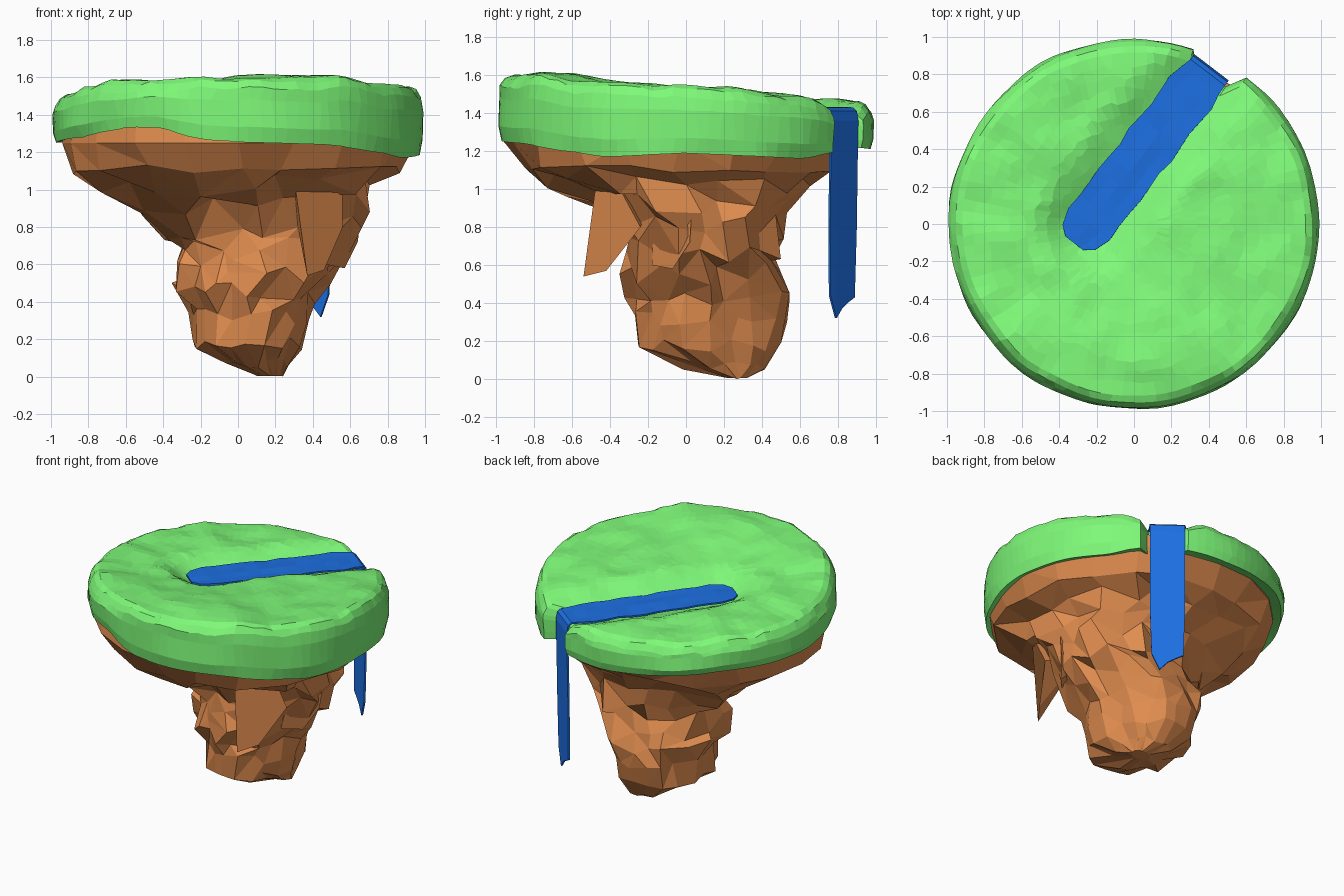
import bpy, bmesh, random
from math import sin, cos, pi, radians, degrees
from mathutils import Vector, noise

if "Cube" in bpy.data.objects:
    bpy.data.objects.remove(bpy.data.objects["Cube"])

random.seed(11)


def material(name, color):
    m = bpy.data.materials.new(name)
    m.diffuse_color = (*color, 1)
    m.use_nodes = True
    m.node_tree.nodes["Principled BSDF"].inputs["Base Color"].default_value = m.diffuse_color
    return m


def make_object(name, bm, mat):
    bmesh.ops.recalc_face_normals(bm, faces=bm.faces)
    me = bpy.data.meshes.new(name)
    bm.to_mesh(me)
    bm.free()
    me.materials.append(mat)
    ob = bpy.data.objects.new(name, me)
    bpy.context.collection.objects.link(ob)
    return ob


def bridge(bm, a, b):
    n = len(a)
    for i in range(n):
        bm.faces.new((a[i], a[(i + 1) % n], b[(i + 1) % n], b[i]))


def lerp_table(table, t):
    for (a, va), (b, vb) in zip(table, table[1:]):
        if a <= t <= b:
            return va + (vb - va) * (t - a) / (b - a)
    return table[-1][1]


def smooth(t):
    t = max(0, min(1, t))
    return t * t * (3 - 2 * t)


green = material("grass_green", (0.21, 0.95, 0.19))
brown = material("earth_brown", (0.76, 0.27, 0.08))
blue = material("water_blue", (0.012, 0.16, 0.76))

# Stream centre line, running from the spring to the rim
SPRING, MOUTH = Vector((-0.24, 0.0)), Vector((0.41, 0.84))
ALONG = (MOUTH - SPRING).normalized()
ACROSS = Vector((ALONG.y, -ALONG.x))


def stream_distance(x, y):
    p = Vector((x, y))
    t = max(0, (p - SPRING).dot(ALONG))
    return (p - SPRING - ALONG * t).length


def ground(x, y):
    h = 1.525 - 0.065 * y + 0.015 * x + 0.035 * noise.noise((x * 2.4, y * 2.4, 3))
    h += 0.02 * noise.noise((x * 6, y * 6, 1))
    h += 0.02 * smooth((-y - 0.3) / 0.5)
    return 1.395 + (h - 1.395) * smooth((stream_distance(x, y) - 0.045) / 0.28)


# Grass slab: domed top with stream bed, rounded rim, wavy lower edge
LOWER = [(-180, 1.25), (-150, 1.28), (-126, 1.335), (-115, 1.33), (-102, 1.27),
         (-90, 1.255), (-60, 1.24), (-25, 1.17), (0, 1.19), (40, 1.16), (62, 1.22),
         (90, 1.21), (140, 1.26), (180, 1.25)]
SEG = 96
bm = bmesh.new()
rings = []
profile = [(i / 14 * 0.93, "top", 0) for i in range(1, 15)]
profile += [(0.965, "top", 0.02), (0.99, "top", 0.06), (1.0, "side", 0.7),
            (1.0, "side", 0.25), (0.985, "side", 0.0), (0.9, "side", 0.12)]
for f, kind, v in profile:
    ring = []
    for i in range(SEG):
        a0 = 2 * pi * i / SEG - pi
        deg = degrees(a0)
        in_notch = abs(deg - 63.7) < 7.5
        a = a0 if abs(deg - 63.7) < 13 else a0 + random.uniform(-0.018, 0.018)
        rim = 0.987 + 0.016 * noise.noise((cos(a) * 3, sin(a) * 3, v * 4))
        if in_notch:
            rim = 0.885
        r = rim * f
        if kind == "top" and 0.15 < f < 0.9:
            r += random.uniform(-0.018, 0.018)
        x, y = cos(a) * r, sin(a) * r
        top = ground(x, y)
        if kind == "top":
            z = top - v + (random.uniform(-0.008, 0.008) if f > 0.94 else 0)
        else:
            low = lerp_table(LOWER, deg)
            z = low + (top - 0.03 - low) * v
        ring.append(bm.verts.new((x, y, z)))
    rings.append(ring)
for a, b in zip(rings, rings[1:]):
    bridge(bm, a, b)
centre = bm.verts.new((0, 0, ground(0, 0)))
for i in range(SEG):
    bm.faces.new((centre, rings[0][i], rings[0][(i + 1) % SEG]))
bm.faces.new(rings[-1])
make_object("grass_top", bm, green)

# Rock: chipped rings, each z, left, right, front, back, roughness
LEVELS = [(1.34, -.93, .94, -.95, .90, 0), (1.25, -.94, .95, -.96, .90, 0),
          (1.11, -.90, .90, -.89, .79, .06), (1.02, -.76, .79, -.72, .68, .13),
          (0.92, -.57, .72, -.46, .54, .14), (0.80, -.42, .68, -.36, .50, .16),
          (0.68, -.35, .62, -.34, .48, .16), (0.56, -.32, .54, -.33, .50, .15),
          (0.44, -.33, .43, -.31, .55, .14), (0.32, -.25, .38, -.29, .55, .10),
          (0.18, -.24, .35, -.26, .50, .08), (0.07, -.07, .28, -.02, .42, .05)]
N = 20
bm = bmesh.new()
rings = []
ridge = [random.uniform(-0.6, 0.4) for i in range(N)]   # vertical clefts shared by rings
for z, x0, x1, y0, y1, rough in LEVELS:
    ring = []
    for i in range(N):
        a = 2 * pi * (i + random.uniform(-2.6, 2.6) * rough) / N
        k = 1 + (random.uniform(-0.8, 0.5) + ridge[i]) * rough
        ring.append(bm.verts.new(((x0 + x1) / 2 + (x1 - x0) / 2 * cos(a) * k,
                                  (y0 + y1) / 2 + (y1 - y0) / 2 * sin(a) * k,
                                  z + random.uniform(-0.45, 0.45) * rough)))
    rings.append(ring)
for a, b in zip(rings, rings[1:]):
    bridge(bm, a, b)
bm.faces.new(rings[0])
tip = [bm.verts.new((0.17 + 0.07 * cos(2 * pi * i / N), 0.27 + 0.05 * sin(2 * pi * i / N), 0.005))
       for i in range(N)]
bridge(bm, rings[-1], tip)
bm.faces.new(tip)
tip[0].co.z = 0
bmesh.ops.triangulate(bm, faces=[f for f in bm.faces if len(f.verts) == 4 and random.random() < 0.6])
make_object("rock_base", bm, brown)


# Slabs of rock splitting off the sides: outer sheet, closed against the core
def slab(name, outer, core):
    bm = bmesh.new()
    vs = [bm.verts.new(p) for p in outer]
    c = bm.verts.new(core)
    bm.faces.new(vs)
    for i in range(len(vs)):
        bm.faces.new((vs[i], vs[(i + 1) % len(vs)], c))
    make_object(name, bm, brown)


slab("front_right_slab", [(.30, -.47, 1.06), (.37, -.54, .54), (.46, -.42, .57), (.56, -.24, .80), (.56, -.38, 1.06)],
     (.30, -.20, .9))
slab("right_slab", [(.58, -.16, 1.05), (.47, -.18, .60), (.57, -.07, .58), (.64, .02, .72), (.68, .04, 1.02)],
     (.35, .0, .8))

# Stream and waterfall: one sheet swept along the channel and over the rim
bm = bmesh.new()
rows = []
steps = [(-0.13, 0.06), (-0.09, 0.11), (0.0, 0.14)]
length = (MOUTH - SPRING).length
steps += [(length * i / 12, 0.135 + random.uniform(-.012, .012)) for i in range(1, 12)]
COLS = (-1, -0.5, 0, 0.5, 1)
for t, w in steps:
    row = []
    for s in COLS:
        p = SPRING + ALONG * t + ACROSS * (s * w)
        z = 1.445 - 0.02 * max(0, t) / length + random.uniform(-.004, .004)
        row.append(bm.verts.new((p.x, p.y, z)))
    rows.append(row)
SIDE = Vector((0.19, -0.145)).normalized()
for z, push in [(1.425, -0.02), (1.41, 0.0), (1.36, 0.01), (1.1, 0.005), (0.8, 0.0), (0.45, -0.005)]:
    row = []
    for s in COLS:
        w = 0.116 if z > 0.5 else 0.105
        p = Vector((0.405, 0.825)) + SIDE * (s * w) + ALONG * push
        row.append(bm.verts.new((p.x, p.y, z)))
    rows.append(row)
# Ragged pointed end of the fall
for v, z in zip(rows[-1], (0.43, 0.405, 0.375, 0.32, 0.44)):
    v.co.z = z
for a, b in zip(rows, rows[1:]):
    for i in range(len(COLS) - 1):
        bm.faces.new((a[i], a[i + 1], b[i + 1], b[i]))
water = make_object("stream_and_waterfall", bm, blue)
thick = water.modifiers.new("thickness", "SOLIDIFY")
thick.thickness = 0.012
thick.offset = 0
